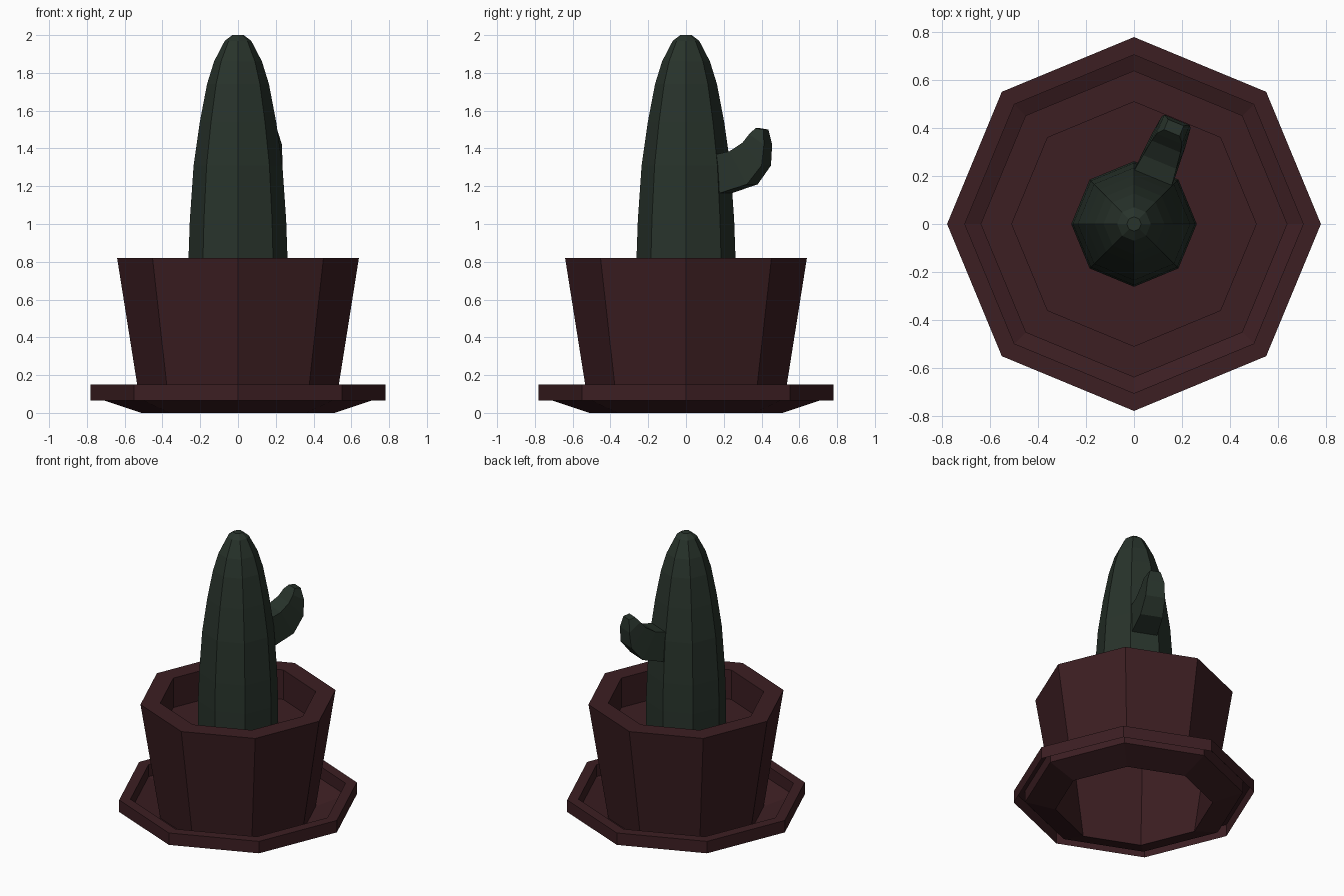
import bpy, bmesh
from math import sin, cos, pi

if "Cube" in bpy.data.objects:
    bpy.data.objects.remove(bpy.data.objects["Cube"])

SIDES = 8


def material(name, rgb):
    m = bpy.data.materials.new(name)
    m.diffuse_color = (*rgb, 1)
    m.use_nodes = True
    m.node_tree.nodes["Principled BSDF"].inputs["Base Color"].default_value = m.diffuse_color
    return m


def finish(bm, name, mat, closed):
    if closed:
        bmesh.ops.recalc_face_normals(bm, faces=bm.faces)
    me = bpy.data.meshes.new(name)
    bm.to_mesh(me)
    bm.free()
    me.materials.append(mat)
    ob = bpy.data.objects.new(name, me)
    bpy.context.collection.objects.link(ob)
    return ob


def loft(name, rings, mat, cap_start=False, closed=False):
    """Skin rings of points, capping the last ring."""
    bm = bmesh.new()
    loops = [[bm.verts.new(p) for p in r] for r in rings]
    n = len(loops[0])
    for a, b in zip(loops, loops[1:]):
        for i in range(n):
            j = (i + 1) % n
            bm.faces.new((a[i], a[j], b[j], b[i]))
    bm.faces.new(loops[-1])
    if cap_start:
        bm.faces.new(loops[0][::-1])
    return finish(bm, name, mat, closed)


def octagon(r, z):
    return [(r * cos(2 * pi * i / SIDES), r * sin(2 * pi * i / SIDES), z)
            for i in range(SIDES)]


clay = material("clay", (0.045, 0.013, 0.016))
green = material("cactus_green", (0.021, 0.033, 0.024))

# Pot and saucer: one continuous sheet, open underneath, ending in the soil
pot_profile = [(0.78, 0.065), (0.78, 0.15), (0.706, 0.15), (0.706, 0.065),
               (0.51, 0.0), (0.64, 0.82), (0.51, 0.82), (0.51, 0.61)]
loft("pot_and_saucer", [octagon(r, z) for r, z in pot_profile], clay)

# Cactus trunk
trunk_profile = [(0.262, 0.6), (0.262, 0.82), (0.255, 1.02), (0.235, 1.31),
                 (0.202, 1.54), (0.164, 1.74), (0.127, 1.86),
                 (0.07, 1.97), (0.03, 2.0)]
loft("cactus_trunk", [octagon(r, z) for r, z in trunk_profile], green)

# Arm: four-sided sections (outer d, z, inner d, z, half width) growing from
# the trunk face between two ribs
ARM = 3 * pi / 8


def section(d0, z0, d1, z1, w):
    def point(d, s, z):
        return (d * cos(ARM) + s * sin(ARM), d * sin(ARM) - s * cos(ARM), z)
    return [point(d0, -w, z0), point(d0, w, z0),
            point(d1, w, z1), point(d1, -w, z1)]


arm = [(0.20, 1.155, 0.19, 1.365, 0.087), (0.38, 1.21, 0.28, 1.385, 0.075),
       (0.46, 1.31, 0.35, 1.43, 0.065), (0.47, 1.42, 0.385, 1.475, 0.057),
       (0.458, 1.50, 0.412, 1.507, 0.035)]
loft("cactus_arm", [section(*s) for s in arm], green, cap_start=True, closed=True)
